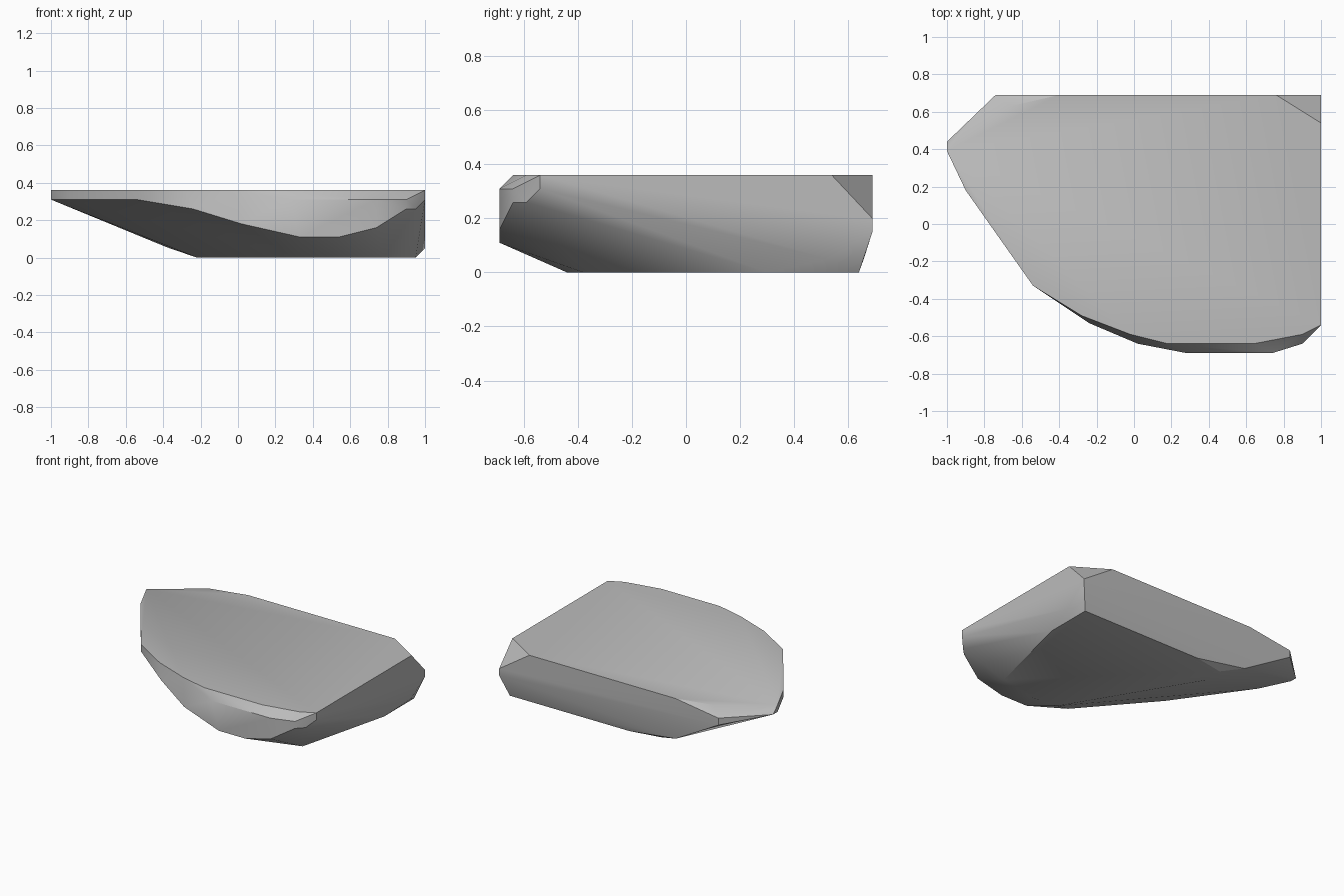
import bpy
import bmesh
import math

# Remove the default cube only
default_cube = bpy.data.objects.get("Cube")
if default_cube:
    bpy.data.objects.remove(default_cube, do_unlink=True)


def make_material(name, colour):
    material = bpy.data.materials.new(name)
    material.use_nodes = True
    material.diffuse_color = colour
    material.node_tree.nodes["Principled BSDF"].inputs["Base Color"].default_value = colour
    return material


def faceted_stone(name, points, material):
    """Wrap the corner points in a convex skin and merge the flat areas."""
    mesh = bpy.data.meshes.new(name)
    bm = bmesh.new()
    for point in points:
        bm.verts.new(point)
    hull = bmesh.ops.convex_hull(bm, input=bm.verts[:])
    unused = {v for v in hull["geom_interior"] + hull["geom_unused"]
              if isinstance(v, bmesh.types.BMVert)}
    bmesh.ops.delete(bm, geom=list(unused), context="VERTS")
    bmesh.ops.dissolve_limit(bm, angle_limit=math.radians(1),
                             verts=bm.verts[:], edges=bm.edges[:])
    bmesh.ops.recalc_face_normals(bm, faces=bm.faces[:])
    bm.to_mesh(mesh)
    bm.free()
    mesh.materials.append(material)
    stone = bpy.data.objects.new(name, mesh)
    bpy.context.scene.collection.objects.link(stone)
    bpy.ops.object.select_all(action="DESELECT")
    bpy.context.view_layer.objects.active = stone
    stone.select_set(True)
    bpy.ops.object.shade_smooth_by_angle(angle=math.radians(30))
    return stone


TOP, LIP = 0.36, 0.31

# Flat top: straight right edge, rounded front, clipped back corners
straight_side = [(-1, 0.44), (-1, 0.39), (-0.9, 0.18), (-0.54, -0.33)]
top_front = [(-0.28, -0.49), (-0.02, -0.59), (0.18, -0.64), (0.64, -0.64),
             (0.9, -0.59), (1, -0.54)]
top_back = [(1, 0.54), (0.79, 0.67), (0.76, 0.69), (-0.4, 0.69), (-0.66, 0.63)]
points = [(x, y, TOP) for x, y in straight_side[1:] + top_front + top_back]

# Thin upright lip below the top edge
front_lip = [(0.28, -0.69), (0.74, -0.69), (0.9, -0.64), (1, -0.54)]
points += [(x, y, LIP) for x, y in straight_side + front_lip + [(-0.74, 0.69)]]

# Lower rim, which dips at the front and at the back left corner
points += [(-0.24, -0.53, 0.26), (0.02, -0.64, 0.18),
           (0.33, -0.69, 0.11), (0.54, -0.69, 0.11), (0.74, -0.69, 0.16),
           (0.9, -0.64, 0.26), (0.95, -0.59, 0.26),
           (1, 0.53, 0.05), (1, 0.69, 0.15), (1, 0.69, 0.2),
           (-0.38, 0.66, 0.055), (-0.74, 0.69, 0.26)]

# Flat underside
underside = [(0.3, -0.42), (0.5, -0.44), (0.78, -0.38), (0.95, 0.3),
             (0.95, 0.64), (0, 0.64), (-0.22, 0.6), (-0.22, 0.45)]
points += [(x, y, 0) for x, y in underside]

grey = make_material("stone grey", (0.5, 0.5, 0.5, 1))
faceted_stone("stone_slab", points, grey)
